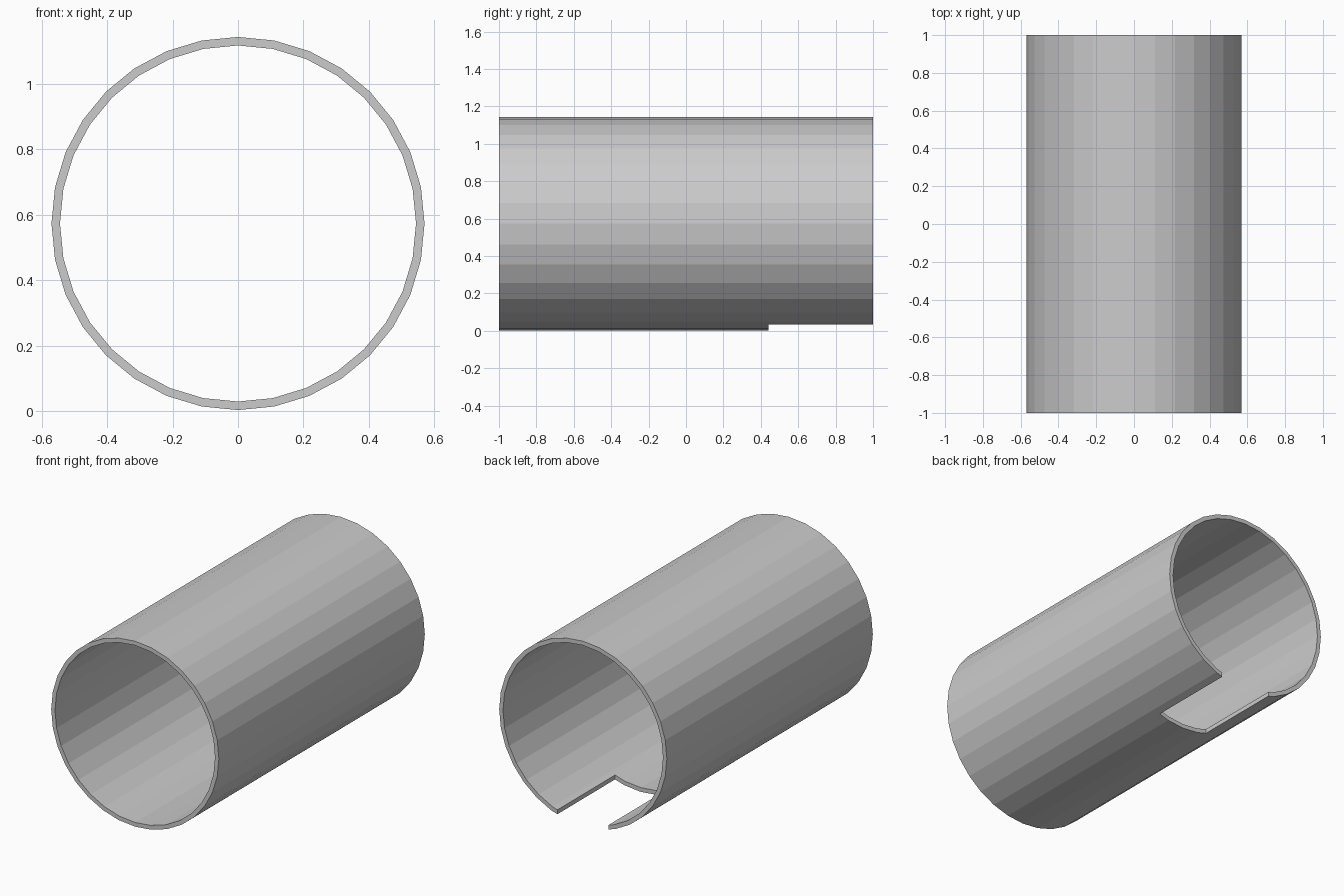
import bpy, bmesh, math

if "Cube" in bpy.data.objects:
    bpy.data.objects.remove(bpy.data.objects["Cube"])

SIDES, R_OUT, R_IN, HALF_LEN, CENTRE_Z = 32, 0.57, 0.544, 1.0, 0.573
SLOT_HALF_W, SLOT_Y = 0.174, 0.44

# Hollow tube lying along y
bm = bmesh.new()
rings = []
for r, y in ((R_OUT, -HALF_LEN), (R_OUT, HALF_LEN), (R_IN, HALF_LEN), (R_IN, -HALF_LEN)):
    ring = []
    for i in range(SIDES):
        a = 2 * math.pi * i / SIDES
        ring.append(bm.verts.new((r * math.cos(a), y, CENTRE_Z + r * math.sin(a))))
    rings.append(ring)
for k in range(4):
    a, b = rings[k], rings[(k + 1) % 4]
    for i in range(SIDES):
        j = (i + 1) % SIDES
        bm.faces.new((a[i], a[j], b[j], b[i]))
bmesh.ops.recalc_face_normals(bm, faces=bm.faces)
mesh = bpy.data.meshes.new("tube")
bm.to_mesh(mesh)
bm.free()
tube = bpy.data.objects.new("tube", mesh)
bpy.context.collection.objects.link(tube)

# Slot in the underside, open at the back end
y_end = HALF_LEN + 0.1
bpy.ops.mesh.primitive_cube_add(size=1, location=(0, (SLOT_Y + y_end) / 2, 0))
cutter = bpy.context.object
cutter.name = "slot_cutter"
cutter.scale = (2 * SLOT_HALF_W, y_end - SLOT_Y, 0.4)
cutter.hide_render = True
mod = tube.modifiers.new("slot", 'BOOLEAN')
mod.operation = 'DIFFERENCE'
mod.solver = 'EXACT'
mod.object = cutter
bpy.ops.object.select_all(action='DESELECT')
bpy.context.view_layer.objects.active = tube
tube.select_set(True)
bpy.ops.object.modifier_apply(modifier=mod.name)
bpy.data.objects.remove(cutter, do_unlink=True)
